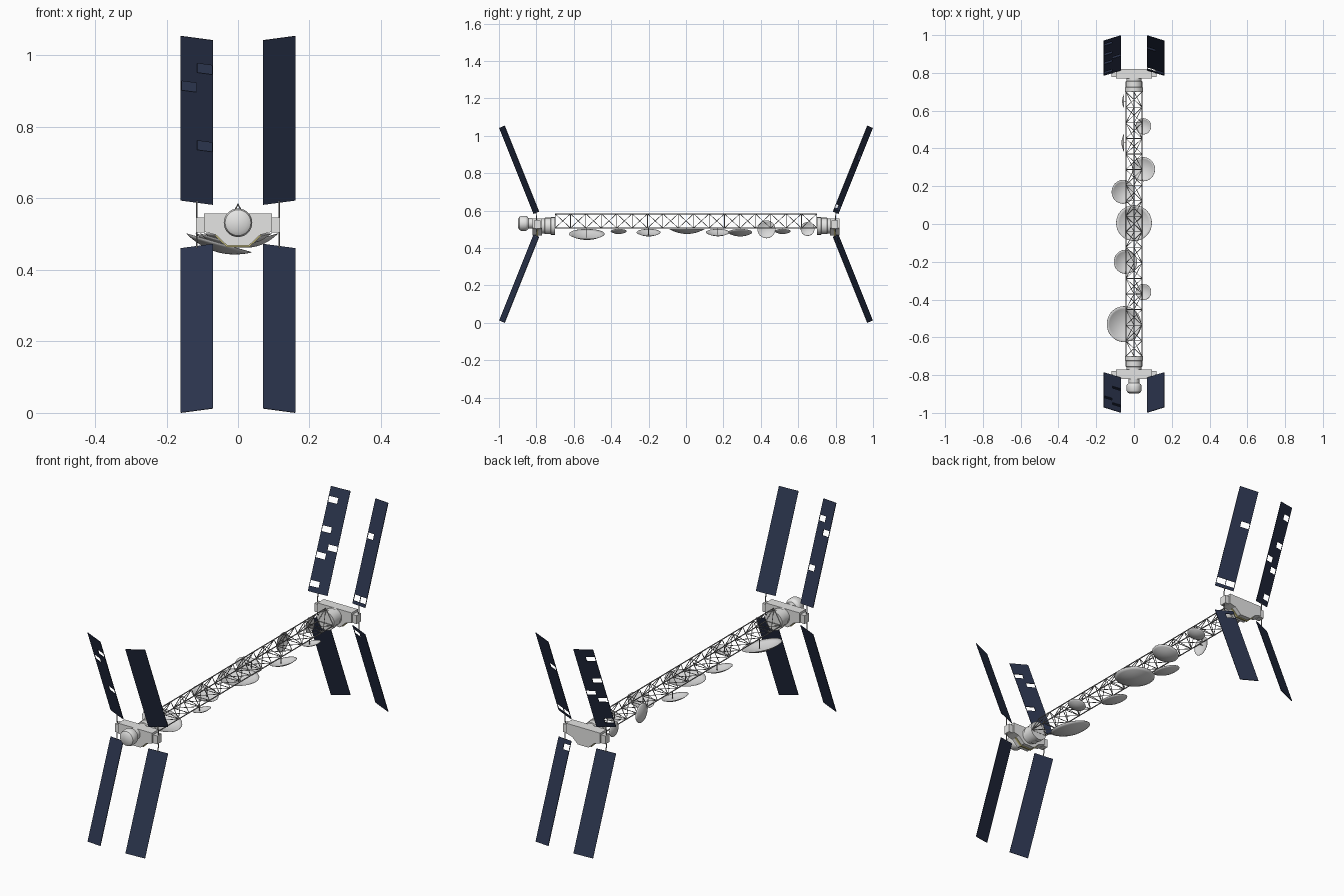
import bpy, bmesh, math
from mathutils import Vector, Matrix

if "Cube" in bpy.data.objects:
    bpy.data.objects.remove(bpy.data.objects["Cube"])

ZC = 0.5275  # height of the symmetry plane of the solar wings


def mat(name, r, g, b):
    m = bpy.data.materials.new(name)
    m.diffuse_color = (r, g, b, 1)
    m.use_nodes = True
    m.node_tree.nodes["Principled BSDF"].inputs["Base Color"].default_value = m.diffuse_color
    return m


NAVY = mat("solar_navy", 0.024, 0.034, 0.073)
HULL = mat("hull_grey", 0.78, 0.78, 0.77)
DISH = mat("dish_grey", 0.72, 0.72, 0.72)
TRUSS = mat("truss_grey", 0.28, 0.28, 0.28)
GOLD = mat("foil_gold", 0.60, 0.54, 0.22)


def finish(name, bm, *mats, smooth=False):
    me = bpy.data.meshes.new(name)
    bm.to_mesh(me)
    bm.free()
    ob = bpy.data.objects.new(name, me)
    bpy.context.collection.objects.link(ob)
    for m in mats:
        me.materials.append(m)
    if smooth:
        bpy.ops.object.select_all(action='DESELECT')
        ob.select_set(True)
        bpy.context.view_layer.objects.active = ob
        bpy.ops.object.shade_smooth_by_angle(angle=math.radians(35))
    return ob


def rod(bm, p, q, r, sides=5):
    p, q = Vector(p), Vector(q)
    d = q - p
    m = Matrix.Translation((p + q) / 2) @ d.to_track_quat('Z', 'Y').to_matrix().to_4x4()
    bmesh.ops.create_cone(bm, cap_ends=True, segments=sides, radius1=r, radius2=r,
                          depth=d.length, matrix=m)


def box(bm, lo, hi):
    lo, hi = Vector(lo), Vector(hi)
    m = Matrix.Translation((lo + hi) / 2) @ Matrix.Diagonal((*(hi - lo), 1))
    bmesh.ops.create_cube(bm, size=1, matrix=m)


def lathe(name, profile, centre, axis, m, segs=32, thick=0):
    # revolve (radius, height) points about the given axis
    bm = bmesh.new()
    vs = [bm.verts.new((r, 0, h)) for r, h in profile]
    es = [bm.edges.new(e) for e in zip(vs, vs[1:])]
    bmesh.ops.spin(bm, geom=vs + es, cent=(0, 0, 0), axis=(0, 0, 1),
                   angle=math.tau, steps=segs, use_duplicate=False)
    bmesh.ops.remove_doubles(bm, verts=bm.verts, dist=1e-5)
    bmesh.ops.recalc_face_normals(bm, faces=bm.faces)
    q = Vector(axis).to_track_quat('Z', 'Y').to_matrix().to_4x4()
    bm.transform(Matrix.Translation(centre) @ q)
    ob = finish(name, bm, m, smooth=True)
    if thick:
        s = ob.modifiers.new("thickness", 'SOLIDIFY')
        s.thickness = thick
    return ob


def slab(name, outline, y0, y1, m):
    # extrude an (x, z) outline along y
    bm = bmesh.new()
    f = bm.faces.new([bm.verts.new((x, y0, z)) for x, z in outline])
    ext = bmesh.ops.extrude_face_region(bm, geom=[f])
    bmesh.ops.translate(bm, vec=(0, y1 - y0, 0),
                        verts=[v for v in ext['geom'] if isinstance(v, bmesh.types.BMVert)])
    bmesh.ops.recalc_face_normals(bm, faces=bm.faces)
    return finish(name, bm, m)


# triangular truss boom: three chords, frames and cross bracing
bm = bmesh.new()
L, N = 0.70, 17
corner = [(-0.043, 0.507), (0.043, 0.507), (0.0, 0.583)]


def node(c, i):
    return (corner[c][0], -L + 2 * L * i / N, corner[c][1])


for c in range(3):
    rod(bm, node(c, 0), node(c, N), 0.0028, 6)
for i in range(N + 1):
    for a, b in ((0, 1), (1, 2), (2, 0)):
        rod(bm, node(a, i), node(b, i), 0.0018)
        if i < N:
            flip = (i % 2) if a != 0 else 0
            rod(bm, node(a, i + flip), node(b, i + 1 - flip), 0.0016)
    if i < N:
        rod(bm, node(1, i), node(0, i + 1), 0.0016)
finish("truss_boom", bm, TRUSS)


def mirrored(half):
    return half + [(-x, z) for x, z in reversed(half)]


# end hubs
BODY = mirrored([(0.095, 0.558), (0.095, 0.507), (0.062, 0.498), (0.030, 0.468)])
TRIM = mirrored([(0.064, 0.500), (0.064, 0.495), (0.031, 0.4635)])
for sy, end in ((-1, "front"), (1, "back")):
    # wide cross body with a keel, thin gold foil rim under the keel
    slab(end + "_hub_body", BODY, sy * 0.77, sy * 0.82, HULL)
    slab(end + "_hub_foil", TRIM, sy * 0.790, sy * 0.799, GOLD)
    # wing drive boxes on both sides
    bm = bmesh.new()
    for sx in (-1, 1):
        xs, ys = sorted((sx * 0.093, sx * 0.118)), sorted((sy * 0.778, sy * 0.812))
        box(bm, (xs[0], ys[0], 0.505), (xs[1], ys[1], 0.547))
    finish(end + "_wing_drives", bm, HULL)
    # stepped coupling between truss and hub
    lathe(end + "_coupling", [(0, 0), (0.047, 0), (0.047, 0.022), (0.044, 0.024),
                              (0.044, 0.054), (0.040, 0.057), (0.040, 0.075), (0, 0.075)],
          (0, sy * 0.70, 0.518), (0, sy, 0), HULL, 20)

# round docking module, front end only
lathe("docking_module", [(0, 0), (0.028, 0), (0.028, 0.022), (0.038, 0.030), (0.040, 0.036),
                         (0.040, 0.060), (0.036, 0.070), (0.025, 0.077), (0, 0.078)],
      (0, -0.82, 0.532), (0, -1, 0), HULL, 28)

# solar wings: missing cells listed as (column, fraction from tip), column 0 = inner
HOLES = {
    (-1, -1, 1): [(0, 0.18), (1, 0.30), (0, 0.65)],
    (-1, 1, 1): [(1, 0.12), (1, 0.40), (0, 0.56), (1, 0.65), (1, 0.92)],
    (1, 1, 1): [(0, 0.35), (0, 0.94), (1, 0.94)],
    (1, 1, -1): [(0, 0.93)],
}
HALF = 0.028  # half a cell as a fraction of wing length
RIM = 0.025   # frame strip as a fraction of wing width
STRIPS = [(0, RIM, None), (RIM, 0.5 - RIM / 2, 0), (0.5 - RIM / 2, 0.5 + RIM / 2, None),
          (0.5 + RIM / 2, 1 - RIM, 1), (1 - RIM, 1, None)]
for sx in (-1, 1):
    for sy in (-1, 1):
        for sz in (-1, 1):
            base = Vector((sx * 0.115, sy * 0.80, ZC + sz * 0.061))
            along = Vector((0, sy * 0.184, sz * 0.460))
            wide = Vector((sx * 0.09, -sy * 0.028, sz * 0.012))
            name = "_".join(("solar_wing", "left" if sx < 0 else "right",
                             "front" if sy < 0 else "back", "upper" if sz > 0 else "lower"))
            holes = HOLES.get((sx, sy, sz), [])
            # frame strips run full length, cell columns are interrupted at holes
            strips = STRIPS if holes else [(0, 1, None)]
            bm = bmesh.new()
            for u0, u1, col in strips:
                cuts = [0.0]
                for c, t in sorted(holes):
                    if c == col:
                        cuts += [t - HALF, t + HALF]
                cuts.append(1.0)
                for t0, t1 in zip(cuts[::2], cuts[1::2]):
                    bm.faces.new([bm.verts.new(base + wide * (u - 0.5) + along * (1 - t))
                                  for u, t in ((u0, t0), (u1, t0), (u1, t1), (u0, t1))])
            bmesh.ops.recalc_face_normals(bm, faces=bm.faces)
            ob = finish(name, bm, NAVY)
            s = ob.modifiers.new("thickness", 'SOLIDIFY')
            s.thickness, s.offset = 0.003, 0
            # mast joining wing to hub
            bm = bmesh.new()
            rod(bm, (base.x, sy * 0.797, ZC), base + along * 0.01, 0.0025)
            finish(name + "_mast", bm, TRUSS)

# dish antennas under the boom: x, y, radius, sideways tilt sign
DISHES = [(-0.053, -0.53, 0.095, 1), (0.05, -0.36, 0.043, -1), (-0.045, -0.20, 0.064, 1),
          (0.0, 0.005, 0.095, 0), (-0.058, 0.17, 0.063, 1), (0.05, 0.29, 0.064, -1),
          (0.05, 0.517, 0.043, -1)]


def bowl(name, r, centre, axis):
    # rim lies at the centre height, bowl bulges against the axis
    prof = [(r * k / 6, 0.27 * r * ((k / 6) ** 2 - 1)) for k in range(7)]
    lathe(name, prof, centre, axis, DISH, 32, 0.0015)


bm = bmesh.new()
for i, (x, y, r, s) in enumerate(DISHES):
    a = math.radians(16) * s
    z = 0.501 - r * abs(math.sin(a))
    bowl("dish_%d" % (i + 1), r, (x, y, z), (math.sin(a), 0, math.cos(a)))
    rod(bm, (x * 0.75, y, z - 0.2 * r), (x * 0.75, y, 0.508), 0.002)
# upright dishes on the left side
for i, (y, r, z) in enumerate(((0.43, 0.048, 0.50), (0.65, 0.037, 0.502))):
    bowl("side_dish_%d" % (i + 1), r, (-0.053, y, z), (1, 0, 0))
    rod(bm, (-0.062, y, 0.507), (-0.043, y, 0.507), 0.002)
finish("dish_mounts", bm, TRUSS)
